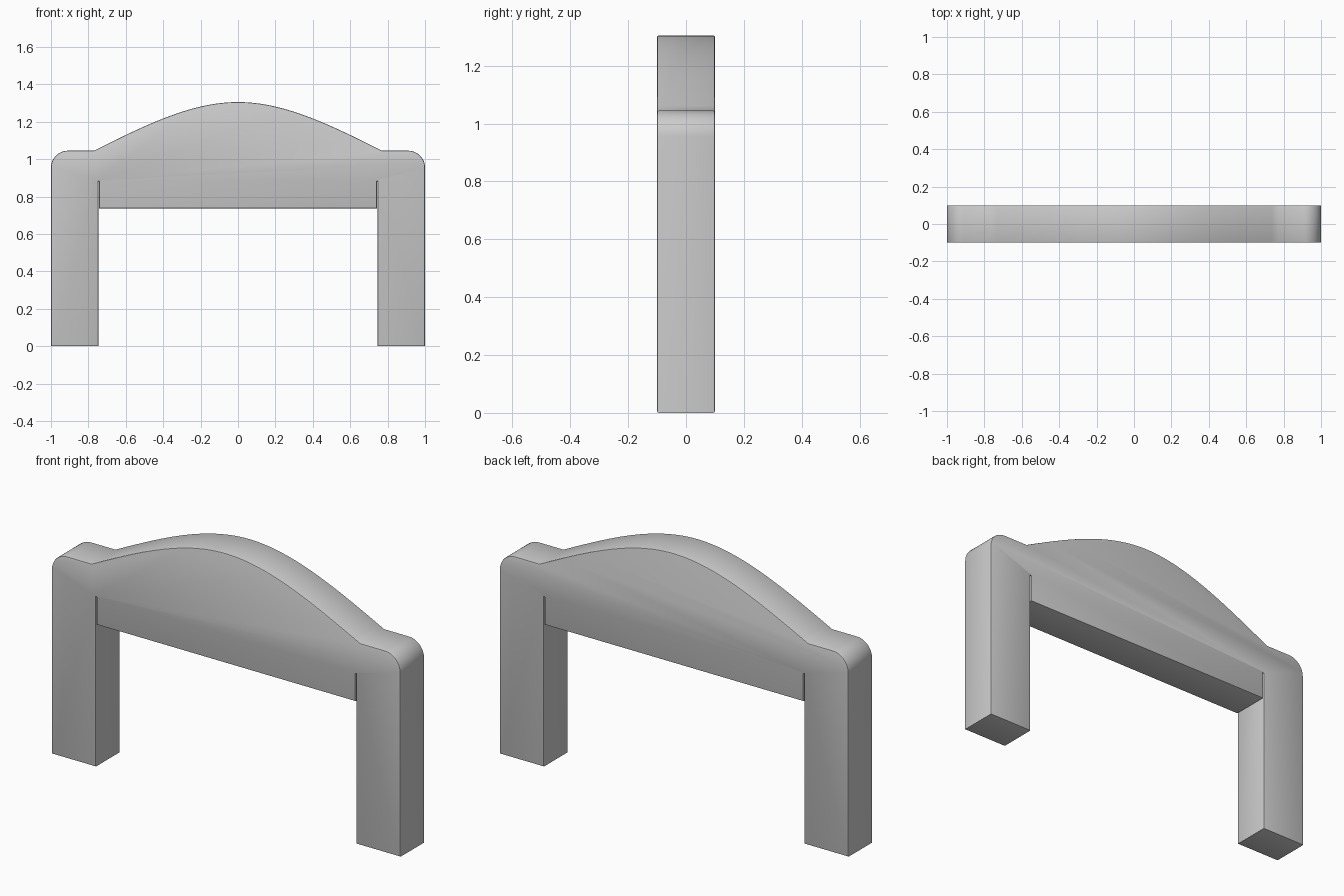
import bpy, bmesh, math
from mathutils import Vector
from mathutils.geometry import interpolate_bezier

if "Cube" in bpy.data.objects:
    bpy.data.objects.remove(bpy.data.objects["Cube"])

DEPTH = 0.1        # half thickness
SHOULDER = 1.045   # height of the flat shoulders
RADIUS = 0.09      # rounded shoulder corner

# Right half of the outline: slit beside the panel, leg, rounded shoulder
half = [(0.742, 0.737), (0.742, 0.88), (0.747, 0.88), (0.747, 0.0), (1.0, 0.0)]
for i in range(13):
    a = math.pi / 2 * i / 12
    half.append((1 - RADIUS + RADIUS * math.cos(a),
                 SHOULDER - RADIUS + RADIUS * math.sin(a)))

# Swelling crest from the shoulder up to the centre
crest = interpolate_bezier(Vector((0.77, SHOULDER)), Vector((0.5, 1.18)),
                           Vector((0.25, 1.305)), Vector((0.0, 1.305)), 25)
half += [(p.x, p.y) for p in crest]
outline = half + [(-x, z) for x, z in reversed(half[:-1])]

# Extrude the outline through the thickness
bm = bmesh.new()
face = bm.faces.new([bm.verts.new((x, -DEPTH, z)) for x, z in outline])
ext = bmesh.ops.extrude_face_region(bm, geom=[face], use_keep_orig=True)
moved = [g for g in ext["geom"] if isinstance(g, bmesh.types.BMVert)]
bmesh.ops.translate(bm, verts=moved, vec=(0, 2 * DEPTH, 0))
bmesh.ops.recalc_face_normals(bm, faces=bm.faces)

# Soften the front and back rims
rims = [e for e in bm.edges if abs(e.verts[0].co.y - e.verts[1].co.y) < 1e-5]
bmesh.ops.bevel(bm, geom=rims, offset=0.006, segments=2, profile=0.5,
                affect='EDGES', clamp_overlap=False)
bmesh.ops.recalc_face_normals(bm, faces=bm.faces)
mesh = bpy.data.meshes.new("arched_frame")
bm.to_mesh(mesh)
bm.free()

frame = bpy.data.objects.new("arched_frame", mesh)
bpy.context.collection.objects.link(frame)
bpy.context.view_layer.objects.active = frame
frame.select_set(True)
bpy.ops.object.shade_smooth_by_angle(angle=math.radians(30))
